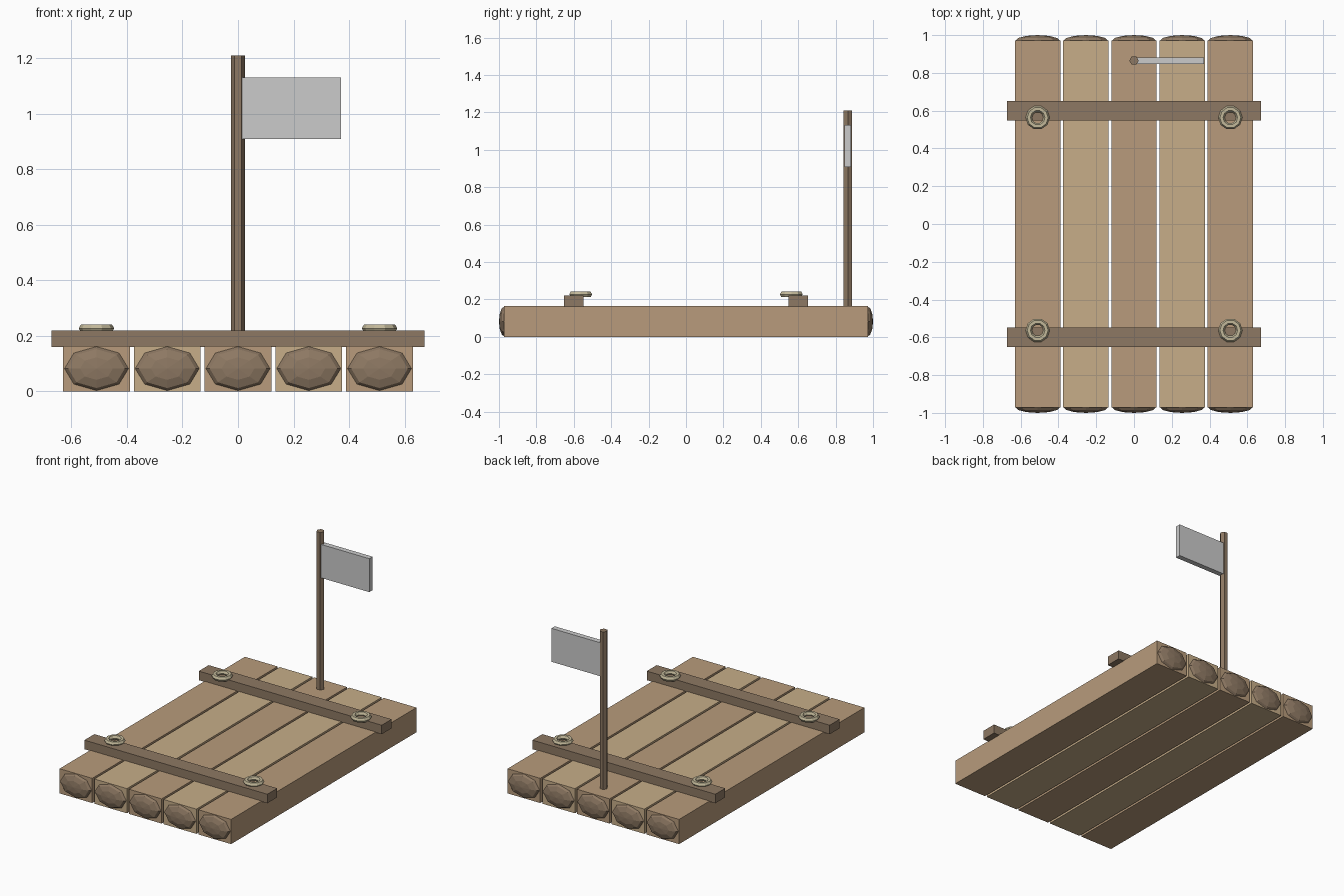
import bpy, bmesh
from math import pi, cos, sin
from mathutils import Matrix, Vector

if "Cube" in bpy.data.objects:
    bpy.data.objects.remove(bpy.data.objects["Cube"])


def material(name, rgb):
    m = bpy.data.materials.new(name)
    m.diffuse_color = (*rgb, 1)
    m.use_nodes = True
    m.node_tree.nodes["Principled BSDF"].inputs["Base Color"].default_value = m.diffuse_color
    return m


BROWN = material("brown_wood", (0.48, 0.33, 0.20))
TAN = material("tan_wood", (0.57, 0.42, 0.25))
DARK = material("dark_wood", (0.27, 0.19, 0.125))
ROPE = material("rope", (0.54, 0.48, 0.32))


def finish(name, bm, mat=None):
    me = bpy.data.meshes.new(name)
    bmesh.ops.recalc_face_normals(bm, faces=bm.faces)
    bm.to_mesh(me)
    bm.free()
    if mat:
        me.materials.append(mat)
    ob = bpy.data.objects.new(name, me)
    bpy.context.collection.objects.link(ob)
    return ob


def box(name, centre, size, mat=None):
    bm = bmesh.new()
    bmesh.ops.create_cube(bm, size=1)
    bmesh.ops.scale(bm, vec=size, verts=bm.verts)
    bmesh.ops.translate(bm, vec=centre, verts=bm.verts)
    return finish(name, bm, mat)


def log_end(name, centre):
    # flattened low-poly sphere with its pole along y
    bm = bmesh.new()
    bmesh.ops.create_uvsphere(bm, u_segments=8, v_segments=6, radius=1)
    bmesh.ops.rotate(bm, matrix=Matrix.Rotation(pi / 2, 3, 'X'), verts=bm.verts)
    bmesh.ops.scale(bm, vec=(0.118, 0.03, 0.081), verts=bm.verts)
    bmesh.ops.translate(bm, vec=centre, verts=bm.verts)
    return finish(name, bm, DARK)


def ring(name, centre, major, minor, n=10, k=6):
    bm = bmesh.new()
    rows = []
    for i in range(n):
        a = 2 * pi * i / n
        row = []
        for j in range(k):
            b = 2 * pi * j / k
            r = major + minor * cos(b)
            row.append(bm.verts.new(Vector(centre) + Vector((r * cos(a), r * sin(a), minor * sin(b)))))
        rows.append(row)
    for i in range(n):
        p, q = rows[i], rows[(i + 1) % n]
        for j in range(k):
            bm.faces.new((p[j], q[j], q[(j + 1) % k], p[(j + 1) % k]))
    return finish(name, bm, ROPE)


# Logs in alternating wood with faceted ends
for i in range(5):
    x = (i - 2) * 0.255
    box(f"log_{i + 1}", (x, 0, 0.082), (0.24, 1.945, 0.164), TAN if i % 2 else BROWN)
    for side, s in (("front", -1), ("back", 1)):
        log_end(f"log_{i + 1}_{side}_end", (x, s * 0.97, 0.082))

# Cross beams with rope rings
for side, s in (("front", -1), ("back", 1)):
    box(f"{side}_cross_beam", (0, s * 0.6, 0.19), (1.344, 0.104, 0.06), DARK)
    for hand, h in (("left", -1), ("right", 1)):
        ring(f"{side}_{hand}_rope_ring", (h * 0.51, s * 0.563, 0.227), 0.047, 0.017)

# Six-sided mast
bm = bmesh.new()
bmesh.ops.create_cone(bm, cap_ends=True, segments=6, radius1=0.025, radius2=0.025, depth=1.06)
bmesh.ops.rotate(bm, matrix=Matrix.Rotation(pi / 2, 3, 'Z'), verts=bm.verts)
bmesh.ops.translate(bm, vec=(0, 0.865, 0.68), verts=bm.verts)
finish("mast", bm, DARK)

# Plain flag
box("flag", (0.193, 0.865, 1.02), (0.356, 0.035, 0.222))
